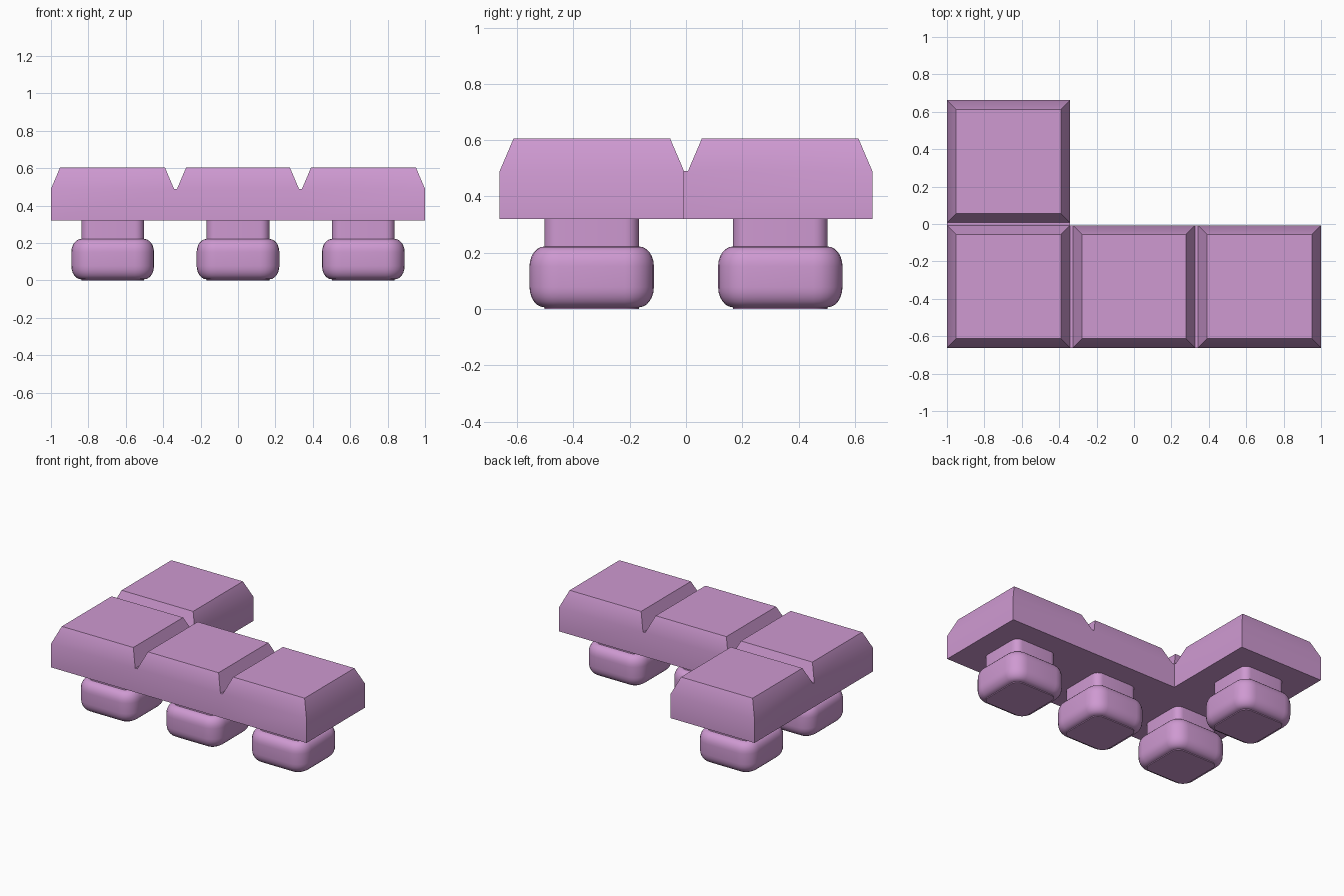
import bpy, bmesh, math

if "Cube" in bpy.data.objects:
    bpy.data.objects.remove(bpy.data.objects["Cube"])

mat = bpy.data.materials.new("mauve")
mat.diffuse_color = (0.62, 0.32, 0.64, 1)
mat.use_nodes = True
mat.node_tree.nodes["Principled BSDF"].inputs["Base Color"].default_value = mat.diffuse_color


def finish(bm, name):
    bmesh.ops.remove_doubles(bm, verts=bm.verts, dist=1e-4)
    bmesh.ops.recalc_face_normals(bm, faces=bm.faces)
    me = bpy.data.meshes.new(name)
    bm.to_mesh(me)
    bm.free()
    me.materials.append(mat)
    ob = bpy.data.objects.new(name, me)
    bpy.context.collection.objects.link(ob)
    bpy.ops.object.select_all(action='DESELECT')
    ob.select_set(True)
    bpy.context.view_layer.objects.active = ob
    bpy.ops.object.shade_smooth_by_angle(angle=math.radians(35))
    return ob


# L-shaped block: wide grid cells carry raised pads, narrow ones are groove floors
XS = [-1, -0.342, -0.326, 0.326, 0.342, 1]
YS = [-0.662, -0.007, 0.007, 0.662]
BOTTOM, RIM, TOP, INSET = 0.32, 0.49, 0.605, 0.049
cells = {(i, 0) for i in range(5)} | {(0, 1), (0, 2)}


def corners(i, j, z, inset=0.0):
    x0, x1 = XS[i] + inset, XS[i + 1] - inset
    y0, y1 = YS[j] + inset, YS[j + 1] - inset
    return [(x0, y0, z), (x1, y0, z), (x1, y1, z), (x0, y1, z)]


bm = bmesh.new()


def quad(*pts):
    bm.faces.new([bm.verts.new(p) for p in pts])


for i, j in cells:
    low, rim = corners(i, j, BOTTOM), corners(i, j, RIM)
    quad(*low[::-1])
    pad = i % 2 == 0 and j % 2 == 0
    top = corners(i, j, TOP, INSET) if pad else rim
    quad(*top)
    for k, step in enumerate([(0, -1), (1, 0), (0, 1), (-1, 0)]):
        n = (k + 1) % 4
        if pad:
            quad(rim[k], rim[n], top[n], top[k])
        if (i + step[0], j + step[1]) not in cells:
            quad(low[k], low[n], rim[n], rim[k])
finish(bm, "block")


# Studs: a rounded square outline swept through (offset, height) rings
HALF, RADIUS, SEG = 0.168, 0.05, 6


def outline(offset, z):
    core, r, pts = HALF - RADIUS, RADIUS + offset, []
    for q, (sx, sy) in enumerate([(1, 1), (-1, 1), (-1, -1), (1, -1)]):
        for s in range(SEG + 1):
            a = math.pi / 2 * (q + s / SEG)
            pts.append((sx * core + r * math.cos(a), sy * core + r * math.sin(a), z))
    return pts


def stud(name, x, y):
    bm = bmesh.new()
    arc = [math.pi / 2 * s / 6 for s in range(7)]
    rings = [(0, 0.0), (0, 0.006)]
    rings += [(0.053 * math.sin(a), 0.078 - 0.072 * math.cos(a)) for a in arc[1:]]
    rings += [(0.053 * math.cos(a), 0.152 + 0.07 * math.sin(a)) for a in arc]
    rings += [(0, 0.322)]
    loops = [[bm.verts.new(p) for p in outline(*r)] for r in rings]
    for a, b in zip(loops, loops[1:]):
        for k in range(len(a)):
            n = (k + 1) % len(a)
            bm.faces.new((a[k], a[n], b[n], b[k]))
    bm.faces.new(loops[0][::-1])
    bm.faces.new(loops[-1])
    finish(bm, name).location = (x, y, 0)


for k, (x, y) in enumerate([(-0.67, -0.335), (0, -0.335), (0.67, -0.335), (-0.67, 0.335)]):
    stud("stud_%d" % (k + 1), x, y)
